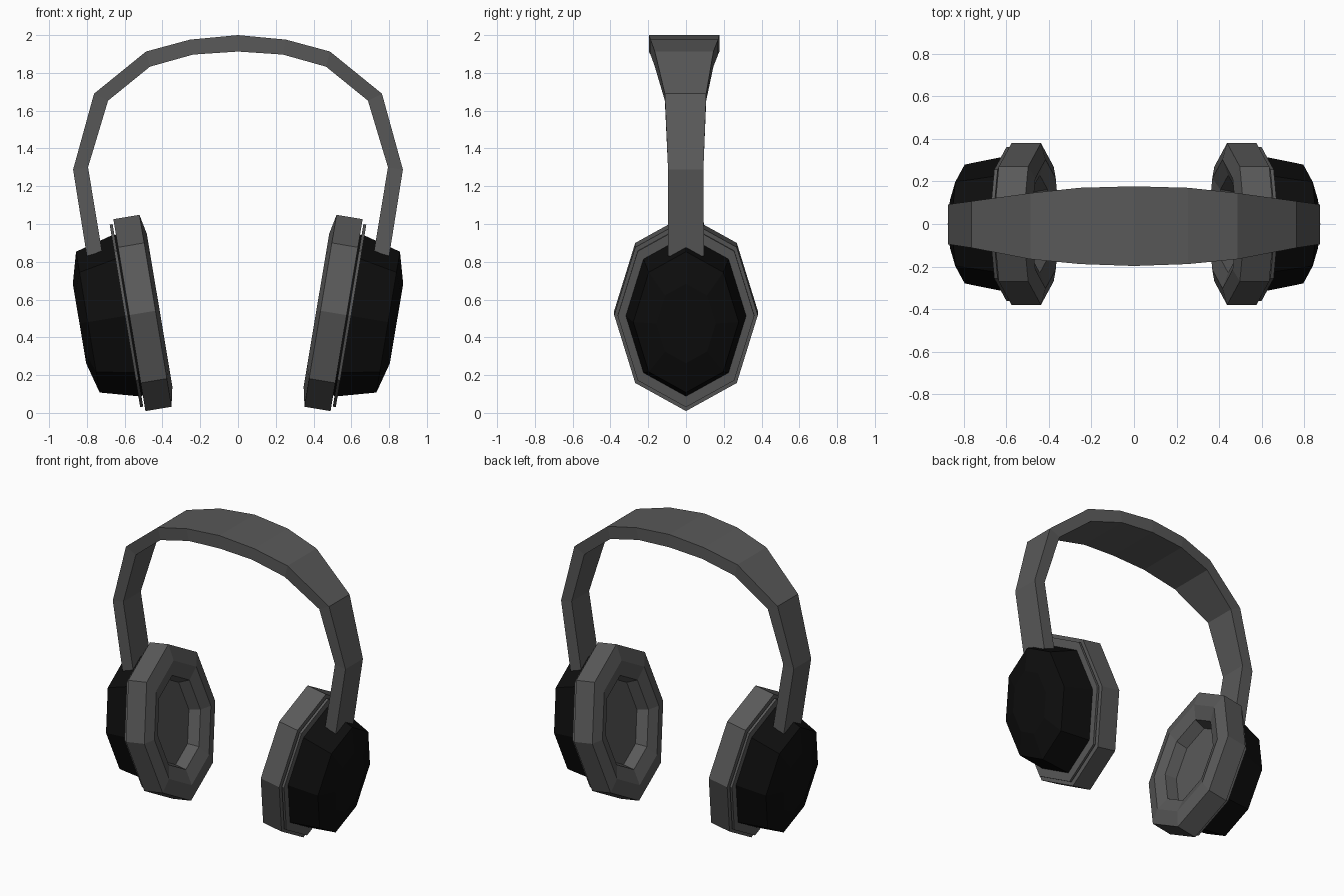
import bpy, bmesh
from math import sin, cos, radians, tau
from mathutils import Vector

if "Cube" in bpy.data.objects:
    bpy.data.objects.remove(bpy.data.objects["Cube"])

TILT = radians(9.5)
CENTRE = Vector((0.575, 0, 0.5175))       # middle of the right cushion's back
OUT = Vector((cos(TILT), 0, -sin(TILT)))  # away from the head
UP = Vector((sin(TILT), 0, cos(TILT)))
ASPECT = 0.738                            # ear cup width / height


def material(name, v):
    m = bpy.data.materials.new(name)
    m.diffuse_color = (v, v, v, 1)
    m.use_nodes = True
    m.node_tree.nodes["Principled BSDF"].inputs["Base Color"].default_value = m.diffuse_color
    return m


GREY = material("dark_grey", 0.1)
BLACK = material("black", 0.004)


def finish(name, bm, mat):
    bmesh.ops.recalc_face_normals(bm, faces=bm.faces)
    mesh = bpy.data.meshes.new(name)
    bm.to_mesh(mesh)
    bm.free()
    mesh.materials.append(mat)
    ob = bpy.data.objects.new(name, mesh)
    bpy.context.collection.objects.link(ob)
    return ob


def bridge(bm, a, b):
    for i in range(len(a)):
        j = (i + 1) % len(a)
        bm.faces.new((a[i], a[j], b[j], b[i]))


def ear_part(name, profile, mat):
    """Octagonal oval rings along the tilted cup axis, mirrored to both ears.
    profile: (radius, offset outwards)"""
    bm = bmesh.new()
    rings = []
    for r, n in profile:
        rings.append([bm.verts.new(CENTRE + OUT * n + UP * (r * cos(k * tau / 8))
                                   + Vector((0, r * ASPECT * sin(k * tau / 8), 0)))
                      for k in range(8)])
    for a, b in zip(rings, rings[1:]):
        bridge(bm, a, b)
    bm.faces.new(rings[0])
    bm.faces.new(rings[-1])
    ob = finish(name, bm, mat)
    mod = ob.modifiers.new("both_ears", 'MIRROR')
    mod.use_mirror_merge = False


# Padded cushion with recessed opening
ear_part("ear_cushions", [(0.515, 0), (0.515, -0.14), (0.41, -0.162),
                          (0.31, -0.135), (0.285, -0.06)], GREY)
# Thin mounting plate
ear_part("mounting_plates", [(0.49, 0.008), (0.49, 0.024)], GREY)
# Outer shell
ear_part("ear_shells", [(0.432, 0.0), (0.432, 0.022), (0.378, 0.223), (0.213, 0.268)], BLACK)

# Headband stations: outer x, z, inner x, z, front y, back y
half = [(0.80, 0.83, 0.72, 0.855, -0.095, 0.095),
        (0.873, 1.288, 0.794, 1.30, -0.095, 0.092),
        (0.762, 1.69, 0.688, 1.653, -0.112, 0.107),
        (0.487, 1.913, 0.466, 1.833, -0.165, 0.145),
        (0.254, 1.976, 0.238, 1.897, -0.188, 0.17),
        (0, 2.0, 0, 1.913, -0.197, 0.177)]
stations = half + [(-a, b, -c, d, e, f) for a, b, c, d, e, f in half[-2::-1]]
bm = bmesh.new()
sections = [[bm.verts.new(p) for p in ((ox, f, oz), (ox, b, oz), (ix, b, iz), (ix, f, iz))]
            for ox, oz, ix, iz, f, b in stations]
for s, t in zip(sections, sections[1:]):
    bridge(bm, s, t)
bm.faces.new(sections[0])
bm.faces.new(sections[-1])
finish("headband", bm, GREY)
